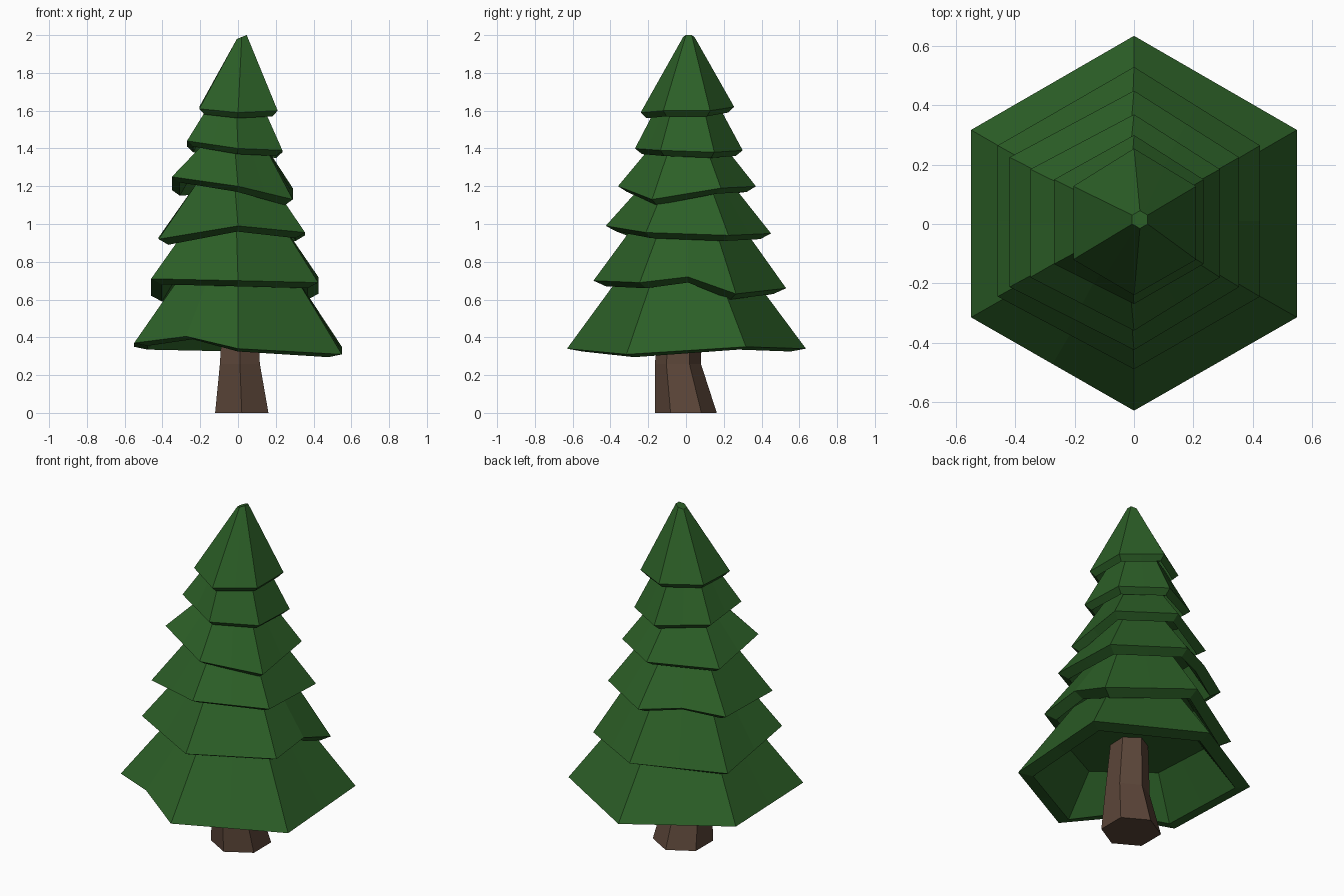
import bpy, bmesh, math

if "Cube" in bpy.data.objects:
    bpy.data.objects.remove(bpy.data.objects["Cube"])


def material(name, rgb):
    m = bpy.data.materials.new(name)
    m.diffuse_color = (*rgb, 1)
    m.use_nodes = True
    m.node_tree.nodes["Principled BSDF"].inputs["Base Color"].default_value = m.diffuse_color
    return m


green = material("pine green", (0.025, 0.115, 0.02))
brown = material("bark brown", (0.105, 0.06, 0.04))


def hexagon(cx, cy, z, r):
    """Six points, starting at the front corner, counter-clockwise."""
    return [(cx + r * math.cos(math.radians(60 * i - 90)),
             cy + r * math.sin(math.radians(60 * i - 90)), z) for i in range(6)]


def with_mids(ring, mids):
    """Double a ring's points; mids overrides the height of an edge centre."""
    out = []
    for i, p in enumerate(ring):
        q = ring[(i + 1) % 6]
        m = [(a + b) / 2 for a, b in zip(p, q)]
        m[2] += mids.get(i, 0)
        out += [p, tuple(m)]
    return out


def loft(name, rings, mat):
    bm = bmesh.new()
    vs = [[bm.verts.new(p) for p in ring] for ring in rings]
    for a, b in zip(vs, vs[1:]):
        n = len(a)
        for i in range(n):
            j = (i + 1) % n
            bm.faces.new((a[i], a[j], b[j], b[i]))
    bm.faces.new(vs[0])
    bm.faces.new(vs[-1])
    bmesh.ops.recalc_face_normals(bm, faces=bm.faces)
    me = bpy.data.meshes.new(name)
    bm.to_mesh(me)
    bm.free()
    me.materials.append(mat)
    ob = bpy.data.objects.new(name, me)
    bpy.context.collection.objects.link(ob)


# bent hexagonal trunk
loft("trunk", [hexagon(0.02, 0, 0, 0.163),
               hexagon(0.01, -0.043, 0.26, 0.122),
               hexagon(0.01, -0.025, 0.6, 0.1)], brown)

# tiers: left, right, front, back extents; rim corner heights; upper ring; edge bumps
tiers = [
    (-.55, .55, -.63, .635, (.34, .31, .35, .34, .35, .37), (0, 0, .75, .33), {5: .05}),
    (-.46, .425, -.49, .53, (.70, .69, .63, .66, .62, .71), (-.01, .01, 1.04, .25), {1: .06}),
    (-.42, .355, -.425, .45, (.99, .955, .94, .95, .93, .92), (-.02, .01, 1.24, .21), {3: .03}),
    (-.35, .29, -.36, .37, (1.20, 1.13, 1.19, 1.20, 1.18, 1.25), (-.02, .01, 1.44, .17), {}),
    (-.27, .235, -.27, .30, (1.40, 1.39, 1.38, 1.39, 1.41, 1.44), (-.01, .01, 1.65, .15), {}),
    (-.205, .21, -.24, .255, (1.59, 1.60, 1.60, 1.62, 1.62, 1.61), (.02, .015, 1.99, .03), {}),
]

# hollow skirts: ceiling, inner rim, outer rim, upper ring
for n, (xl, xr, yf, yb, zs, upper, mids) in enumerate(tiers):
    xs = (0, xr, xr, 0, xl, xl)
    ys = (yf, yf / 2, yb / 2, yb, yb / 2, yf / 2)
    rim = list(zip(xs, ys, zs))
    size = (yb - yf) / 2
    lift = 0.33 * size
    cx, cy = (xl + xr) / 2, (yf + yb) / 2

    def inset(k, dz):
        return [(cx + (x - cx) * k, cy + (y - cy) * k, z + dz) for x, y, z in rim]

    top = hexagon(*upper)
    if n == 5:  # slightly slanted tip
        top = [(x, y, 1.99 + 0.4 * (x - 0.02)) for x, y, z in top]
    loft("foliage_tier_%d" % (n + 1),
         [with_mids(inset(0.6, lift), {}),
          with_mids(inset(0.87, -0.03 if n else -0.015), mids),
          with_mids(rim, mids),
          with_mids(top, {})], green)
